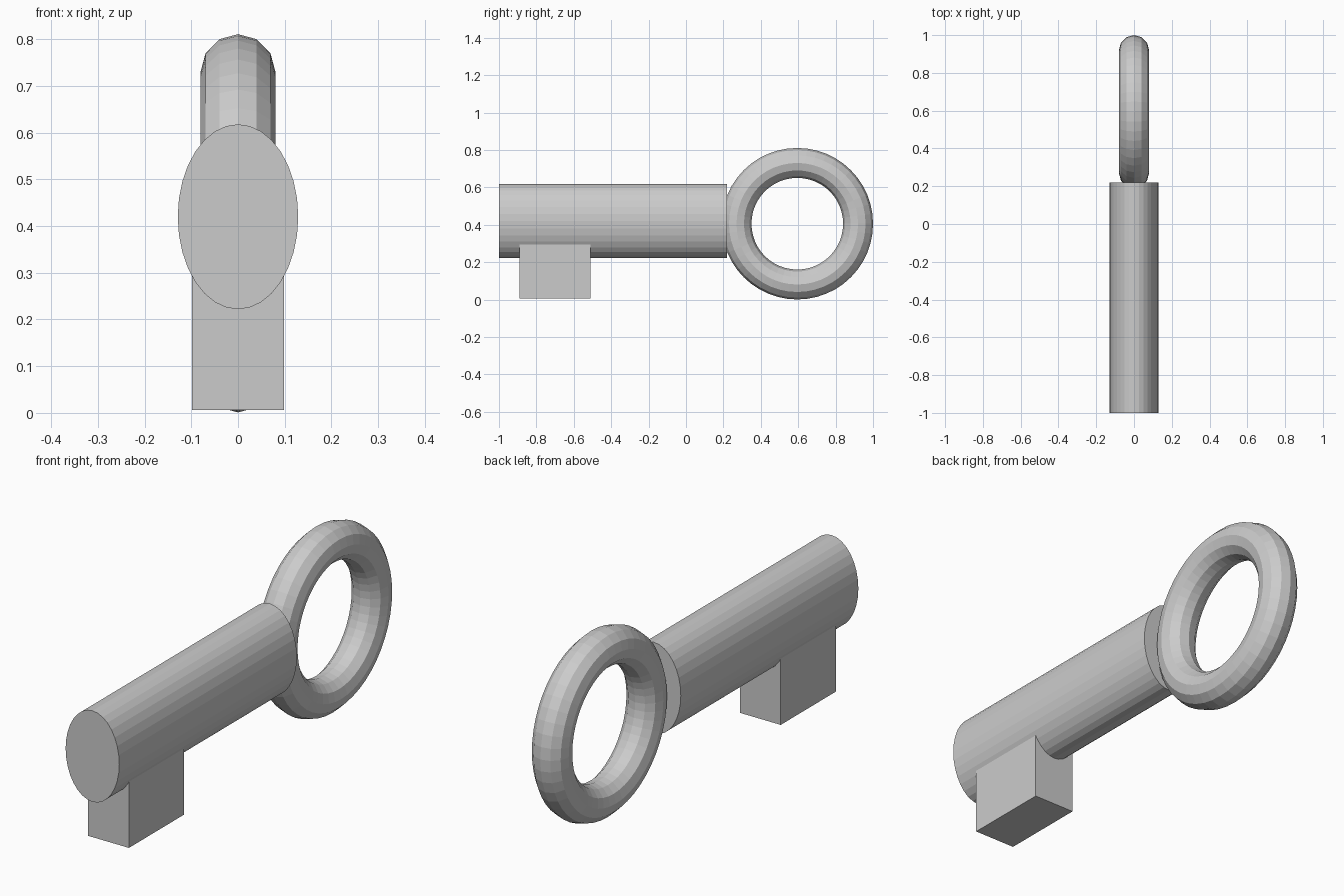
import bpy
from math import pi

if "Cube" in bpy.data.objects:
    bpy.data.objects.remove(bpy.data.objects["Cube"])


def finish(name, scale=(1, 1, 1)):
    """Name the active object and apply its scale and rotation."""
    obj = bpy.context.object
    obj.name = name
    obj.scale = scale
    bpy.ops.object.transform_apply(location=False, rotation=True, scale=True)
    return obj


# Shaft: oval cylinder lying along y
bpy.ops.mesh.primitive_cylinder_add(vertices=32, radius=1, depth=1.22,
                                    location=(0, -0.39, 0.42), rotation=(pi / 2, 0, 0))
finish("shaft", (0.129, 0.198, 1))

# Bow: upright ring at the back end
bpy.ops.mesh.primitive_torus_add(major_segments=48, minor_segments=12,
                                 major_radius=0.325, minor_radius=0.08,
                                 location=(0, 0.595, 0.406), rotation=(0, pi / 2, 0))
finish("bow_ring")

# Bit: block hanging under the front of the shaft
bpy.ops.mesh.primitive_cube_add(size=1, location=(0, -0.70, 0.1985))
finish("bit", (0.197, 0.38, 0.385))
